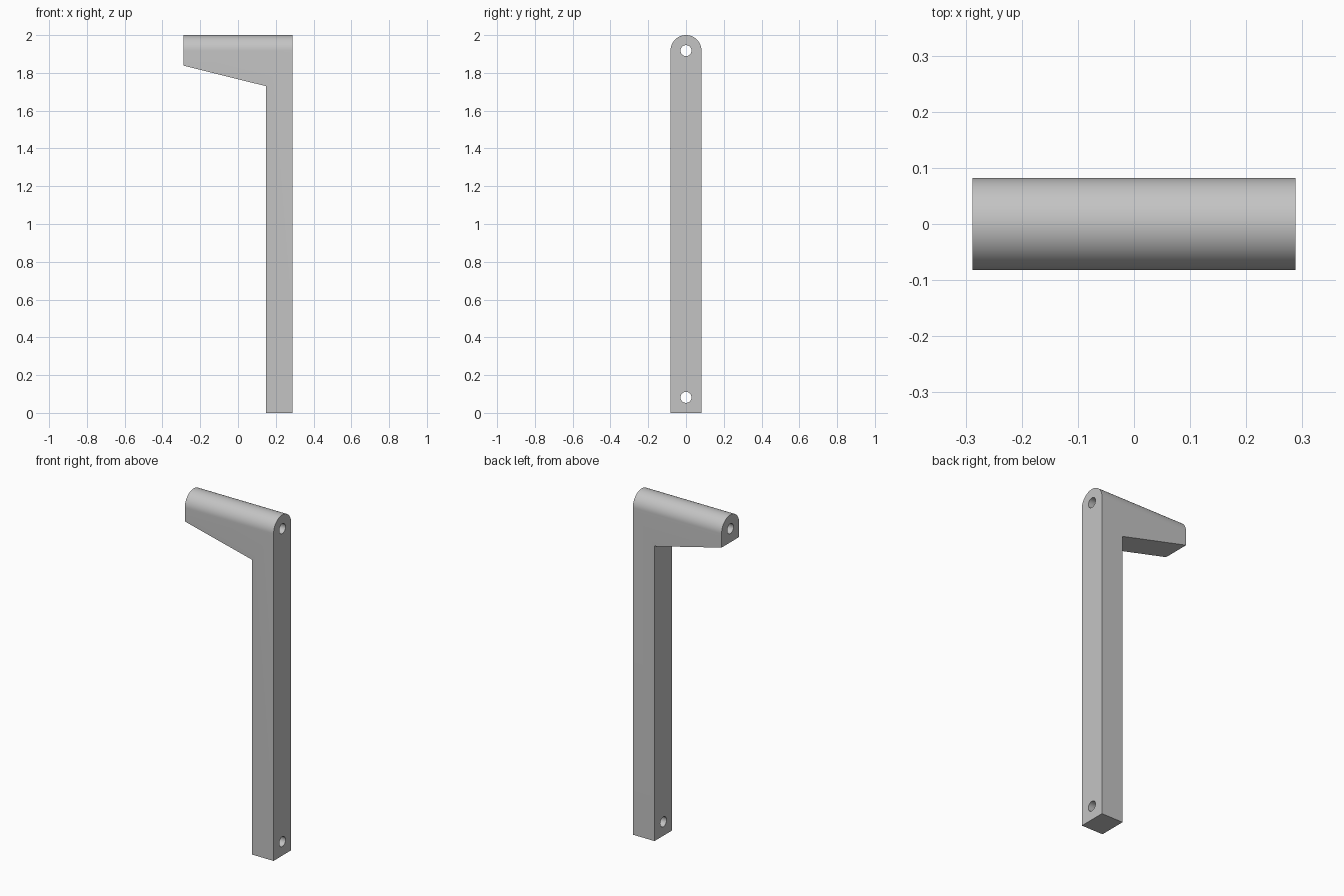
import bpy, bmesh, math
from mathutils import Vector

if "Cube" in bpy.data.objects:
    bpy.data.objects.remove(bpy.data.objects["Cube"], do_unlink=True)

HALF_X, R, TOP = 0.288, 0.082, 2.0
HOLE_R, HOLE_TOP, HOLE_LOW = 0.029, TOP - R, 0.082

grey = bpy.data.materials.new("plain_grey")
grey.use_nodes = True
colour = (0.55, 0.55, 0.55, 1)
grey.diffuse_color = colour
grey.node_tree.nodes["Principled BSDF"].inputs["Base Color"].default_value = colour


def prism(name, outline, depth):
    """Extrude a closed outline along a vector."""
    bm = bmesh.new()
    face = bm.faces.new([bm.verts.new(p) for p in outline])
    moved = bmesh.ops.extrude_face_region(bm, geom=[face])["geom"]
    verts = [v for v in moved if isinstance(v, bmesh.types.BMVert)]
    bmesh.ops.translate(bm, verts=verts, vec=Vector(depth))
    bmesh.ops.recalc_face_normals(bm, faces=bm.faces)
    mesh = bpy.data.meshes.new(name)
    bm.to_mesh(mesh)
    bm.free()
    mesh.materials.append(grey)
    ob = bpy.data.objects.new(name, mesh)
    bpy.context.collection.objects.link(ob)
    return ob


def arc(z, radius, degrees, steps, x):
    """Points on a circle in the side plane, starting at +y."""
    angles = [math.radians(degrees * i / steps) for i in range(steps + 1)]
    return [(x, radius * math.cos(a), z + radius * math.sin(a)) for a in angles]


def boolean(target, tool, operation):
    """Apply a boolean and remove its helper."""
    tool.hide_render = True
    mod = target.modifiers.new(operation, "BOOLEAN")
    mod.operation, mod.solver, mod.object = operation, "EXACT", tool
    bpy.ops.object.select_all(action="DESELECT")
    bpy.context.view_layer.objects.active = target
    target.select_set(True)
    bpy.ops.object.modifier_apply(modifier=mod.name)
    bpy.data.objects.remove(tool, do_unlink=True)


# Upright with tapered arm
side = [(HALF_X, 0), (HALF_X, 2.1), (-HALF_X, 2.1), (-HALF_X, 1.838), (0.147, 1.73), (0.147, 0)]
bracket = prism("bracket", [(x, -0.2, z) for x, z in side], (0, 0.4, 0))

# Width and rounded top
envelope = arc(TOP - R, R, 180, 32, -1) + [(-1, -R, -0.5), (-1, R, -0.5)]
boolean(bracket, prism("rounded_envelope", envelope, (2, 0, 0)), "INTERSECT")

# Through holes along the arm and across the foot
for z in (HOLE_TOP, HOLE_LOW):
    boolean(bracket, prism("hole_cutter", arc(z, HOLE_R, 360, 32, -1)[:-1], (2, 0, 0)), "DIFFERENCE")

bpy.ops.object.shade_smooth_by_angle(angle=math.radians(30))
